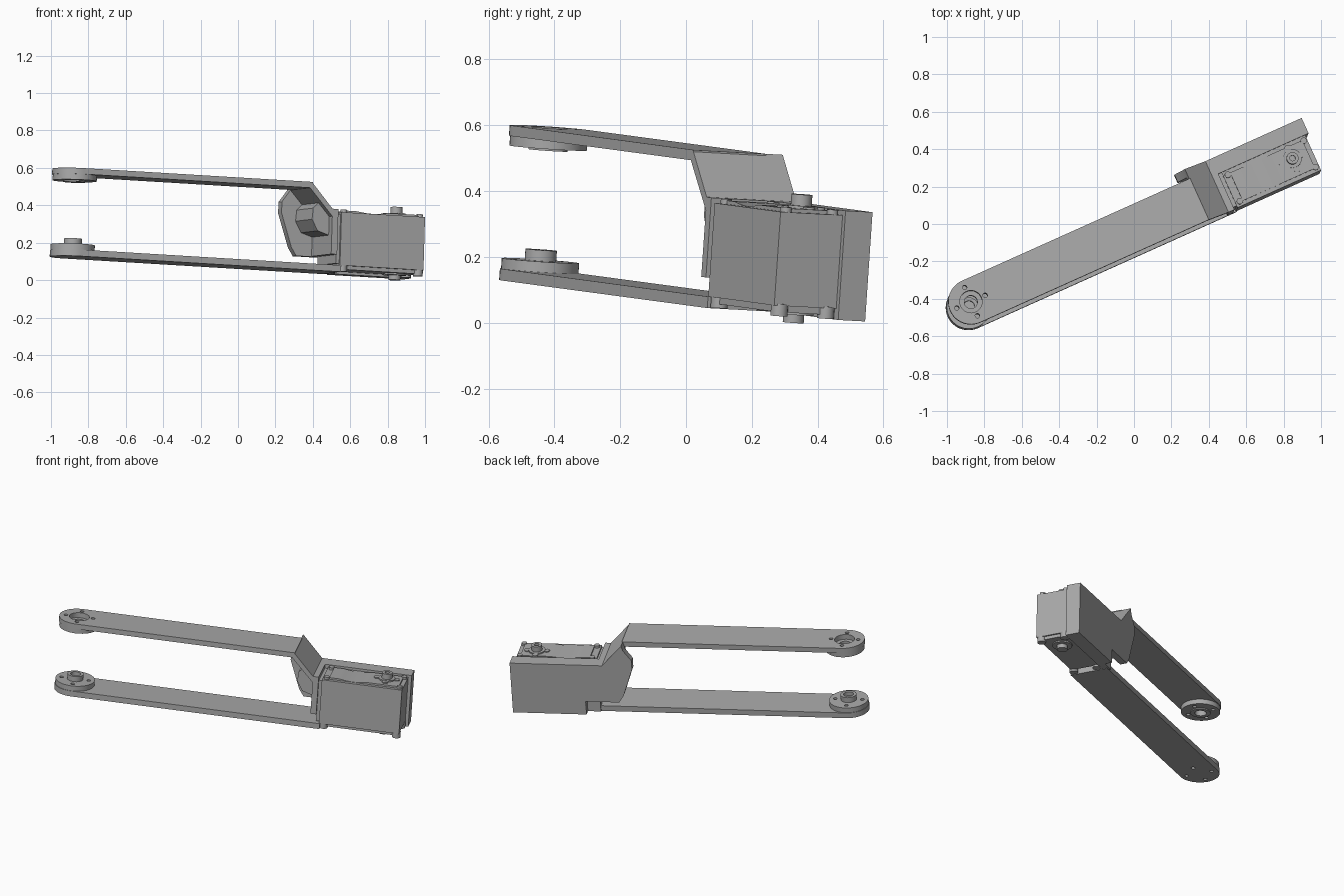
import bpy
import bmesh
from math import cos, sin, pi, radians
from mathutils import Matrix, Vector

if "Cube" in bpy.data.objects:
    bpy.data.objects.remove(bpy.data.objects["Cube"])

grey = bpy.data.materials.new("plain grey")
grey.use_nodes = True
grey.diffuse_color = (0.4, 0.4, 0.4, 1)
grey.node_tree.nodes["Principled BSDF"].inputs["Base Color"].default_value = (0.4, 0.4, 0.4, 1)

# Local frame: u along the arms, v across them, w up through the hubs
yaw = radians(24.2)
U = Vector((cos(yaw), sin(yaw), -0.055)).normalized()
V = Vector((-sin(yaw), cos(yaw), -0.05))
V = (V - U * V.dot(U)).normalized()
FRAME = Matrix((U, V, U.cross(V))).transposed().to_4x4()

HUB_U, MID_V = -0.996, -0.048
FRONT_V, BACK_V = -0.17, 0.13
HORN_U = 0.895


def finish(name, bm):
    bmesh.ops.recalc_face_normals(bm, faces=bm.faces)
    mesh = bpy.data.meshes.new(name)
    bm.to_mesh(mesh)
    bm.free()
    obj = bpy.data.objects.new(name, mesh)
    bpy.context.collection.objects.link(obj)
    obj.matrix_world = FRAME
    mesh.materials.append(grey)
    return obj


def add_prism(bm, corners, offset):
    face = bm.faces.new([bm.verts.new(c) for c in corners])
    new = bmesh.ops.extrude_face_region(bm, geom=[face])["geom"]
    verts = [g for g in new if isinstance(g, bmesh.types.BMVert)]
    bmesh.ops.translate(bm, verts=verts, vec=offset)


def side_prism(name, profile, v0, v1):
    """Extrude a (u, w) side profile across the arm."""
    bm = bmesh.new()
    add_prism(bm, [(u, v0, w) for u, w in profile], (0, v1 - v0, 0))
    return finish(name, bm)


def plan_prism(name, outline, w0, w1):
    """Extrude a (u, v) plan outline upwards."""
    bm = bmesh.new()
    add_prism(bm, [(u, v, w0) for u, v in outline], (0, 0, w1 - w0))
    return finish(name, bm)


def box(name, u, v, w):
    return plan_prism(name, [(u[0], v[0]), (u[1], v[0]), (u[1], v[1]), (u[0], v[1])], *w)


def discs(name, centres, radius, w0, w1, sides=32):
    bm = bmesh.new()
    for cu, cv in centres:
        ring = [(cu + radius * cos(2 * pi * i / sides), cv + radius * sin(2 * pi * i / sides), w0)
                for i in range(sides)]
        add_prism(bm, ring, (0, 0, w1 - w0))
    return finish(name, bm)


def drill(target, cutter):
    mod = target.modifiers.new("drill", "BOOLEAN")
    mod.operation = "DIFFERENCE"
    mod.solver = "EXACT"
    mod.object = cutter
    bpy.context.view_layer.objects.active = target
    with bpy.context.temp_override(object=target, active_object=target):
        bpy.ops.object.modifier_apply(modifier=mod.name)
    bpy.data.objects.remove(cutter)


def around(cu, cv, radius):
    return [(cu + radius * cos(k * pi / 2), cv + radius * sin(k * pi / 2)) for k in range(4)]


def arm_outline(end_u):
    r = (0.073 - FRONT_V) / 2
    tip = [(HUB_U - r * sin(pi * i / 24), MID_V + r * cos(pi * i / 24)) for i in range(25)]
    return tip + [(end_u, FRONT_V), (end_u, 0.073)]


HUB = [(HUB_U, MID_V)]
SCREWS = around(HUB_U, MID_V, 0.083)

# Upper arm with its hub hanging below
upper_arm = plan_prism("upper_arm", arm_outline(0.345), 0.505, 0.537)
upper_hub = discs("upper_hub", HUB, 0.118, 0.475, 0.505, 48)
discs("upper_hub_collar", HUB, 0.06, 0.468, 0.475)
drill(upper_arm, discs("cut", HUB, 0.06, 0.45, 0.6))
for part in (upper_arm, upper_hub):
    drill(part, discs("cut", SCREWS, 0.012, 0.45, 0.6, 16))
drill(upper_hub, discs("cut", HUB, 0.035, 0.45, 0.6))
drill(bpy.data.objects["upper_hub_collar"], discs("cut", HUB, 0.035, 0.45, 0.6))

# Lower arm with its hub and spigot standing on top
lower_arm = plan_prism("lower_arm", arm_outline(0.525), 0.065, 0.1)
lower_hub = discs("lower_hub", HUB, 0.118, 0.1, 0.132, 48)
lower_spigot = discs("lower_spigot", HUB, 0.048, 0.132, 0.165)
drill(lower_spigot, discs("cut", HUB, 0.03, 0.14, 0.2))
for part in (lower_arm, lower_hub):
    drill(part, discs("cut", SCREWS, 0.012, 0.04, 0.2, 16))

# Bracket: sloping web, end wall, back wall and corner gusset
side_prism("sloping_web", [(0.34, 0.537), (0.465, 0.4), (0.5, 0.4), (0.5, 0.36),
                           (0.465, 0.36), (0.33, 0.505)], FRONT_V, BACK_V)
box("end_wall", (0.465, 0.5), (FRONT_V, 0.085), (0.157, 0.4))
side_prism("back_wall", [(0.34, 0.537), (0.465, 0.4), (1.03, 0.4), (1.03, 0.067), (0.58, 0.067),
                         (0.58, 0.155), (0.375, 0.155), (0.345, 0.2), (0.282, 0.38),
                         (0.282, 0.44), (0.33, 0.505)], 0.085, BACK_V)
box("back_wall_pad", (0.5, 1.03), (0.04, 0.085), (0.067, 0.4))
side_prism("corner_gusset", [(0.465, 0.26), (0.4, 0.28), (0.365, 0.34), (0.37, 0.4),
                             (0.4, 0.43), (0.465, 0.4)], -0.13, 0.085)

# Servo case
box("servo_case", (0.52, 1.01), (-0.167, 0.04), (0.1, 0.385))
box("servo_end_cap", (0.5, 0.52), (-0.155, 0.04), (0.11, 0.375))
box("servo_bottom_cover", (0.56, 1.0), (-0.15, 0.03), (0.08, 0.1))

# Top cover with a shallow saddle between its raised ends
saddle = [(0.62 + 0.18 * i / 12, 0.396 - 0.009 * sin(pi * i / 12)) for i in range(13)]
cover = [(0.56, 0.384), (0.56, 0.396)] + saddle + [(0.985, 0.396), (0.985, 0.384)]
side_prism("servo_top_cover", cover, -0.145, 0.02)

# Output horns with crossed spokes and bored tips, above and below
HORN = [(HORN_U, MID_V)]
top_horn = discs("top_horn", HORN, 0.032, 0.39, 0.438)
drill(top_horn, discs("cut", HORN, 0.015, 0.42, 0.46, 16))
discs("top_horn_flange", HORN, 0.05, 0.39, 0.404)
discs("top_horn_pads", around(HORN_U, MID_V, 0.06), 0.018, 0.39, 0.402, 16)
discs("bottom_horn", HORN, 0.032, 0.047, 0.085)
discs("bottom_horn_flange", HORN, 0.06, 0.072, 0.085)

# Corner screws on both faces of the case
corners = [(u, v) for u in (0.545, 0.99) for v in (-0.14, 0.015)]
discs("top_screws", corners, 0.017, 0.38, 0.4, 16)
discs("bottom_screws", corners, 0.026, 0.068, 0.105, 16)

# Smooth the round parts while keeping the edges crisp
for obj in bpy.context.collection.objects:
    if obj.type == "MESH" and obj.data.materials and obj.data.materials[0] == grey:
        bpy.ops.object.select_all(action="DESELECT")
        obj.select_set(True)
        bpy.context.view_layer.objects.active = obj
        bpy.ops.object.shade_smooth_by_angle(angle=radians(30))
